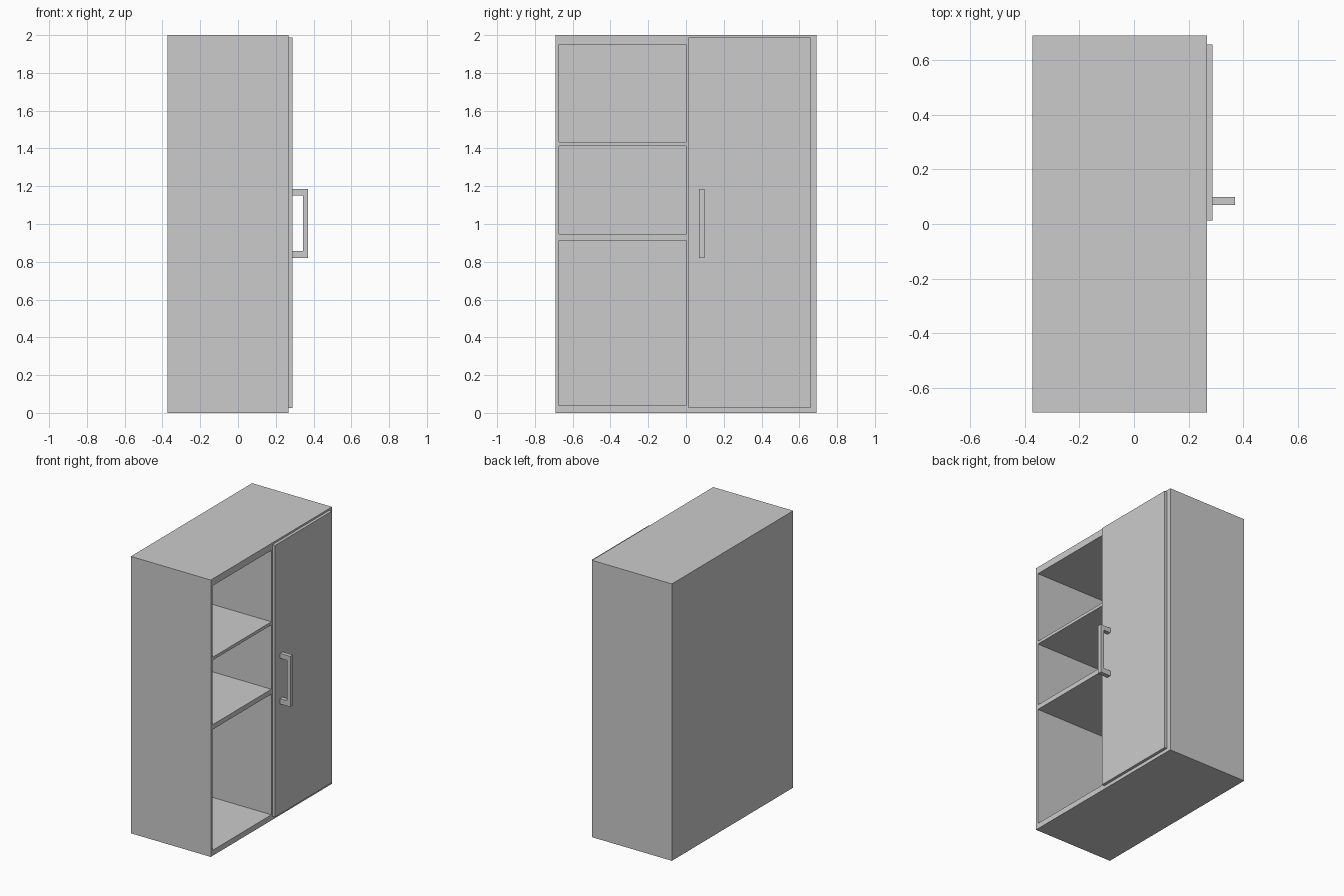
import bpy, bmesh

if "Cube" in bpy.data.objects:
    bpy.data.objects.remove(bpy.data.objects["Cube"])


def box(name, x, y, z):
    """Axis-aligned box from (min, max) ranges."""
    bm = bmesh.new()
    bmesh.ops.create_cube(bm, size=1)
    for v in bm.verts:
        v.co = [r[0] if c < 0 else r[1] for c, r in zip(v.co, (x, y, z))]
    mesh = bpy.data.meshes.new(name)
    bm.to_mesh(mesh)
    bm.free()
    ob = bpy.data.objects.new(name, mesh)
    bpy.context.collection.objects.link(ob)
    return ob


def extrude_profile(name, points, y0, y1):
    """Extrude an (x, z) outline along y."""
    bm = bmesh.new()
    face = bm.faces.new([bm.verts.new((px, y0, pz)) for px, pz in points])
    ext = bmesh.ops.extrude_face_region(bm, geom=[face])
    for v in ext["geom"]:
        if isinstance(v, bmesh.types.BMVert):
            v.co.y = y1
    bmesh.ops.recalc_face_normals(bm, faces=bm.faces)
    mesh = bpy.data.meshes.new(name)
    bm.to_mesh(mesh)
    bm.free()
    ob = bpy.data.objects.new(name, mesh)
    bpy.context.collection.objects.link(ob)
    return ob


BACK, FRONT, DOOR, GRIP = -0.372, 0.267, 0.288, 0.37

# Cabinet body: solid block with the compartments hollowed out
body = box("cabinet_body", (BACK, FRONT), (-0.692, 0.692), (0, 2))
shelf_y, closet_y = (-0.672, 0.0), (0.02, 0.65)
compartments = [
    (shelf_y, (0.04, 0.912)),
    (shelf_y, (0.947, 1.412)),
    (shelf_y, (1.434, 1.95)),
    (closet_y, (0.04, 1.95)),   # behind the door
]
for y, z in compartments:
    cutter = box("compartment_cutter", (BACK + 0.02, FRONT + 0.1), y, z)
    cutter.hide_render = True
    mod = body.modifiers.new("hollow", "BOOLEAN")
    mod.operation = "DIFFERENCE"
    mod.solver = "EXACT"
    mod.object = cutter
    bpy.context.view_layer.objects.active = body
    bpy.ops.object.modifier_apply(modifier=mod.name)
    bpy.data.objects.remove(cutter)

# Door overlaying the right half
box("door", (FRONT, DOOR), (0.012, 0.659), (0.025, 1.987))

# C-shaped pull handle
extrude_profile("door_handle", [
    (DOOR, 0.82), (GRIP, 0.82), (GRIP, 1.185), (DOOR, 1.185),
    (DOOR, 1.15), (0.344, 1.15), (0.344, 0.858), (DOOR, 0.858),
], 0.069, 0.099)
